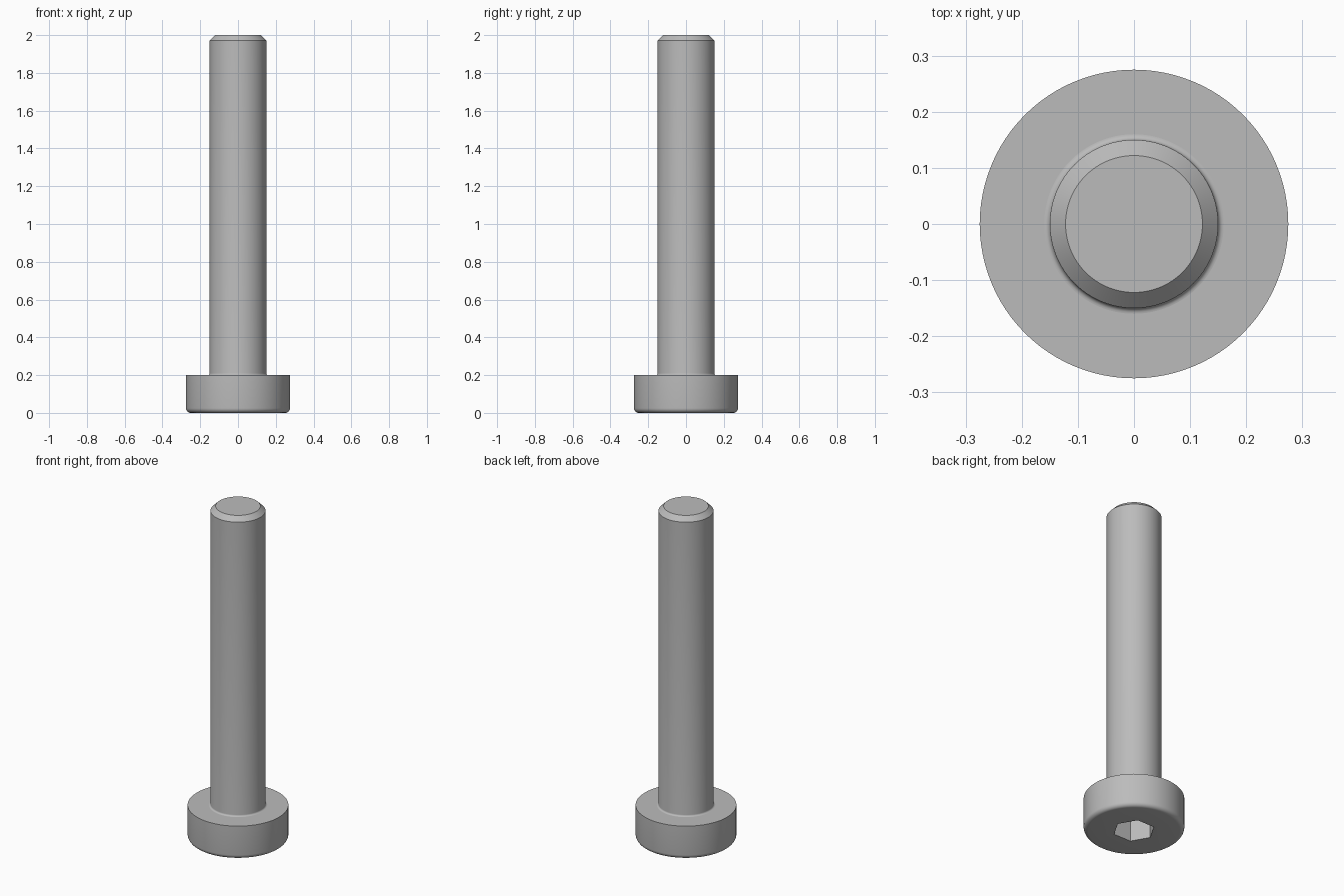
import bpy, bmesh
from math import cos, sin, pi

SEG = 96
cube = bpy.data.objects.get("Cube")
if cube:
    bpy.data.objects.remove(cube, do_unlink=True)

steel = bpy.data.materials.new("grey_steel")
steel.use_nodes = True
colour = (0.5, 0.5, 0.5, 1)
steel.diffuse_color = colour
steel.node_tree.nodes["Principled BSDF"].inputs["Base Color"].default_value = colour


def round_ring(r):
    return lambda a: r


def hex_ring(apothem):
    # radius of a hexagon with corners on the x axis
    return lambda a: apothem / cos(a % (pi / 3) - pi / 6)


def arc(cx, cz, r, start, end, steps=6):
    angles = [start + (end - start) * i / steps for i in range(steps + 1)]
    return [(round_ring(cx + r * cos(t)), cz + r * sin(t)) for t in angles]


def lathe(name, rings, cap_first=False, cap_last=False):
    bm = bmesh.new()
    loops = []
    for radius, z in rings:
        angles = [2 * pi * i / SEG for i in range(SEG)]
        loops.append([bm.verts.new((radius(a) * cos(a), radius(a) * sin(a), z)) for a in angles])
    for low, high in zip(loops, loops[1:]):
        for i in range(SEG):
            j = (i + 1) % SEG
            bm.faces.new((low[i], low[j], high[j], high[i]))
    if cap_first:
        bm.faces.new(loops[0][::-1])
    if cap_last:
        bm.faces.new(loops[-1])
    mesh = bpy.data.meshes.new(name)
    bm.to_mesh(mesh)
    bm.free()
    mesh.materials.append(steel)
    obj = bpy.data.objects.new(name, mesh)
    bpy.context.collection.objects.link(obj)
    bpy.ops.object.select_all(action="DESELECT")
    obj.select_set(True)
    bpy.context.view_layer.objects.active = obj
    bpy.ops.object.shade_smooth_by_angle(angle=pi / 6)
    return obj


# Head: hex socket floor and walls, underside, rounded rim, side, shoulder
head = [(hex_ring(0.1), 0.15), (hex_ring(0.1), 0)]
head += arc(0.25, 0.025, 0.025, -pi / 2, 0)
head += [(round_ring(0.275), 0.2), (round_ring(0.16), 0.2)]
lathe("head", head, cap_first=True)

# Shank: fillet at the shoulder, straight rod, chamfered tip
shank = arc(0.16, 0.21, 0.01, -pi / 2, -pi)
shank += [(round_ring(0.15), 1.972), (round_ring(0.122), 2)]
lathe("shank", shank, cap_last=True)
